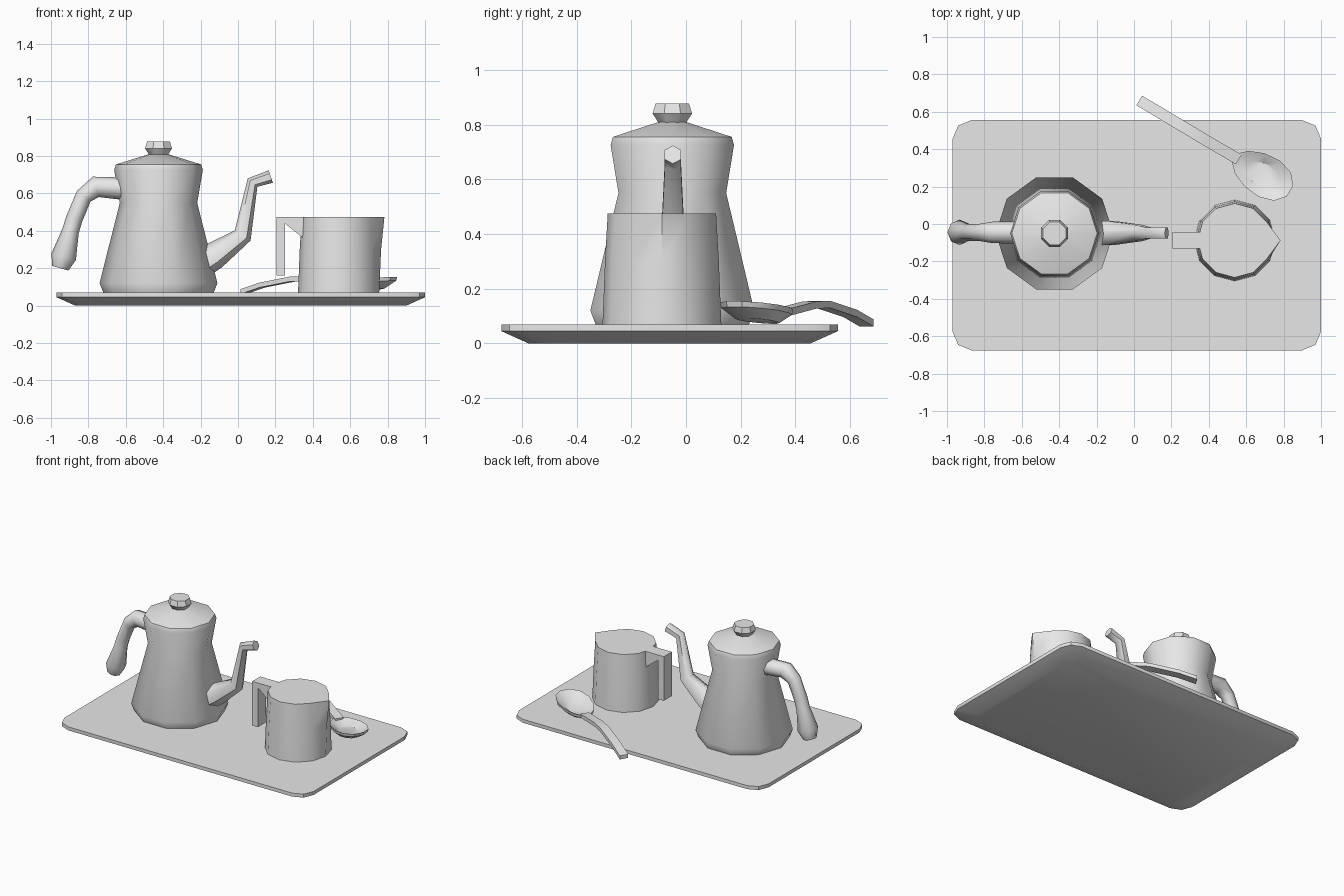
import bpy, bmesh
from math import sin, cos, pi, radians
from mathutils import Vector

if "Cube" in bpy.data.objects:
    bpy.data.objects.remove(bpy.data.objects["Cube"])

GREY = (0.8, 0.8, 0.8, 1.0)
mat = bpy.data.materials.new("plain grey")
mat.use_nodes = True
mat.diffuse_color = GREY
mat.node_tree.nodes["Principled BSDF"].inputs["Base Color"].default_value = GREY


def loft(name, rings, smooth=40):
    """Skin a closed solid over a row of equal-sized rings."""
    bm = bmesh.new()
    rows = [[bm.verts.new(p) for p in ring] for ring in rings]
    n = len(rows[0])
    for a, b in zip(rows, rows[1:]):
        for i in range(n):
            j = (i + 1) % n
            bm.faces.new((a[i], a[j], b[j], b[i]))
    bm.faces.new(rows[0][::-1])
    bm.faces.new(rows[-1])
    bmesh.ops.recalc_face_normals(bm, faces=bm.faces)
    mesh = bpy.data.meshes.new(name)
    bm.to_mesh(mesh)
    bm.free()
    mesh.materials.append(mat)
    obj = bpy.data.objects.new(name, mesh)
    bpy.context.collection.objects.link(obj)
    bpy.ops.object.select_all(action="DESELECT")
    obj.select_set(True)
    bpy.context.view_layer.objects.active = obj
    bpy.ops.object.shade_smooth_by_angle(angle=radians(smooth))
    return obj


def circle(cx, cy, z, r, n, turn=0.0):
    return [Vector((cx + r * cos(turn + 2 * pi * i / n),
                    cy + r * sin(turn + 2 * pi * i / n), z)) for i in range(n)]


def turned(name, cx, cy, profile, n, turn=0.0):
    """Solid of revolution from (radius, height) pairs."""
    return loft(name, [circle(cx, cy, z, r, n, turn) for r, z in profile])


def tube(name, y, path, n):
    """Tapered tube through (x, z, radius) stations in an upright plane."""
    pts = [Vector((x, y, z)) for x, z, r in path]
    side = Vector((0, 1, 0))
    rings = []
    for i, p in enumerate(pts):
        steps = [(b - a).normalized() for a, b in zip(pts[max(i - 1, 0):i + 2], pts[max(i - 1, 0) + 1:i + 2])]
        along = sum(steps, Vector()).normalized()
        up = along.cross(side)
        r = path[i][2]
        rings.append([p + r * (cos(2 * pi * k / n) * up + sin(2 * pi * k / n) * side)
                      for k in range(n)])
    return loft(name, rings, 60)


def rounded_rect(inset, z, hx=0.985, hy=0.615, r=0.1):
    ring = []
    for q, (sx, sy) in enumerate([(1, 1), (-1, 1), (-1, -1), (1, -1)]):
        for k in range(3):
            a = q * pi / 2 + k * pi / 4
            ring.append(Vector((0.015 + sx * (hx - inset - r) + r * cos(a),
                                -0.06 + sy * (hy - inset - r) + r * sin(a), z)))
    return ring


# Tray with an undercut edge
loft("tray", [rounded_rect(0.1, 0), rounded_rect(0, 0.045), rounded_rect(0, 0.07)])

# Coffee pot: body and lid, knob, spout, handle
PX, PY = -0.425, -0.05
turned("pot_body", PX, PY, [(0.295, 0.07), (0.315, 0.12), (0.207, 0.55), (0.237, 0.725),
                            (0.228, 0.755), (0.05, 0.81)], 10)
turned("lid_knob", PX, PY, [(0.05, 0.8), (0.078, 0.84), (0.066, 0.877)], 8, pi / 8)
tube("pot_spout", PY + 0.002, [(-0.19, 0.225, 0.075), (-0.13, 0.265, 0.075), (0.025, 0.375, 0.05),
                               (0.078, 0.658, 0.034), (0.175, 0.69, 0.035)], 6)
tube("pot_handle", PY + 0.005, [(-0.61, 0.625, 0.06), (-0.76, 0.635, 0.057), (-0.825, 0.585, 0.046),
                                (-0.875, 0.465, 0.045), (-0.895, 0.4, 0.045),
                                (-0.932, 0.262, 0.068), (-0.95, 0.2, 0.045)], 8)

# Cup whose front point is pulled out into a pouring lip
CX, CY = 0.538, -0.088
cup_rings = []
for radius, z, lip in [(0.217, 0.07, 0.755), (0.208, 0.3, 0.765), (0.198, 0.475, 0.783)]:
    ring = circle(CX, CY, z, radius, 12)
    ring[0].x = lip
    cup_rings.append(ring)
loft("cup", cup_rings)

# Angular cup handle: side outline extruded across y
outline = [(0.205, 0.475), (0.205, 0.16), (0.25, 0.16), (0.25, 0.44), (0.35, 0.36), (0.35, 0.475)]
loft("cup_handle", [[Vector((x, y, z)) for x, z in outline] for y in (-0.132, -0.042)], 20)

# Spoon: arched flat handle and a dished bowl
along = Vector((0.857, -0.514, 0))
across = Vector((0.514, 0.857, 0))
stem = []
for x, y, z in [(0.028, 0.66, 0.075), (0.13, 0.6, 0.11), (0.297, 0.5, 0.143),
                (0.38, 0.45, 0.14), (0.56, 0.345, 0.112)]:
    stem.append([Vector((x, y, z)) + across * 0.03 * s + Vector((0, 0, 0.013 * t))
                 for s, t in [(-1, -1), (1, -1), (1, 1), (-1, 1)]])
loft("spoon_handle", stem)


def bowl_ring(scale, drop, n=12):
    ring = []
    for i in range(n):
        a = 2 * pi * (i + 0.5) / n
        u = 0.18 * scale * cos(a)
        v = 0.112 * scale * sin(a) * (1 + 0.15 * cos(a))
        ring.append(Vector((0.685, 0.265, 0.137 + 0.1 * u - drop)) + along * u + across * v)
    return ring


loft("spoon_bowl", [bowl_ring(0.6, 0.055), bowl_ring(0.97, 0.02), bowl_ring(1, 0),
                    bowl_ring(0.92, 0.004), bowl_ring(0.55, 0.035)], 35)
